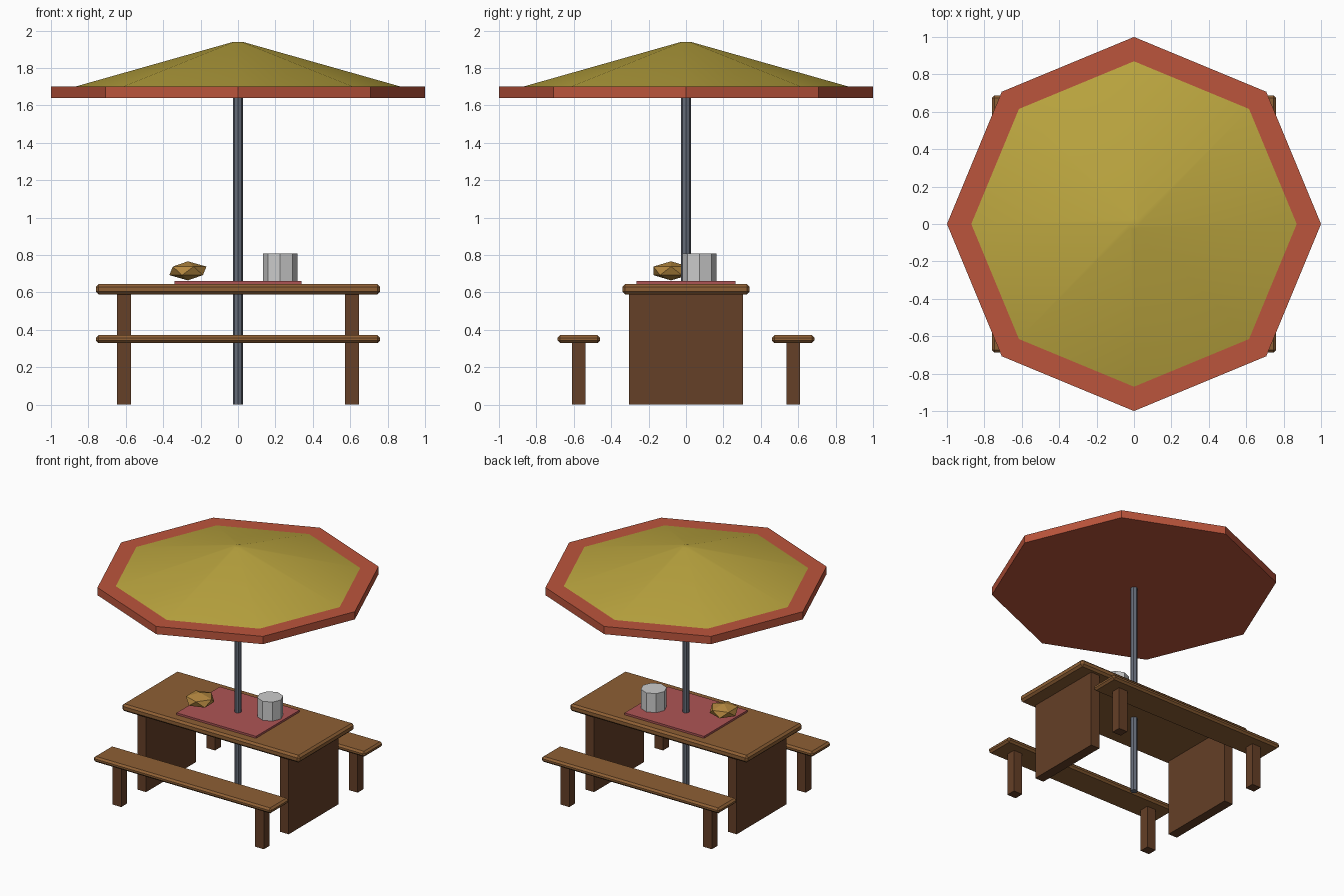
import bpy
import math

if "Cube" in bpy.data.objects:
    bpy.data.objects.remove(bpy.data.objects["Cube"])


def material(name, rgb):
    m = bpy.data.materials.new(name)
    m.diffuse_color = (*rgb, 1)
    m.use_nodes = True
    m.node_tree.nodes["Principled BSDF"].inputs["Base Color"].default_value = m.diffuse_color
    return m


WOOD = material("wood", (0.27, 0.115, 0.035))
DARK_WOOD = material("dark_wood", (0.13, 0.05, 0.02))
RED = material("red_trim", (0.5, 0.09, 0.045))
YELLOW = material("yellow_cloth", (0.5, 0.38, 0.05))
MAT_RED = material("placemat_red", (0.42, 0.09, 0.09))
STEEL = material("steel", (0.13, 0.15, 0.19))
CRUST = material("crust", (0.45, 0.24, 0.05))


def finish(name, mat):
    ob = bpy.context.object
    ob.name = name
    if mat:
        ob.data.materials.append(mat)
    bpy.ops.object.transform_apply(location=False, rotation=True, scale=True)
    return ob


def box(name, center, size, mat, chamfer=0):
    bpy.ops.mesh.primitive_cube_add(size=1, location=center)
    bpy.context.object.scale = size
    ob = finish(name, mat)
    if chamfer:
        mod = ob.modifiers.new("chamfer", 'BEVEL')
        mod.width = chamfer
        mod.segments = 1
    return ob


def prism(name, x, y, z0, z1, r0, r1, mat, turn=0):
    """Eight-sided cylinder or cone between two heights."""
    bpy.ops.mesh.primitive_cone_add(vertices=8, radius1=r0, radius2=r1, depth=z1 - z0,
                                    location=(x, y, (z0 + z1) / 2), rotation=(0, 0, turn))
    return finish(name, mat)


# Table top and its two panel legs
box("table_top", (0, 0, 0.617), (1.52, 0.68, 0.056), WOOD, 0.015)
for sx, side in ((-1, "left"), (1, "right")):
    box(f"table_leg_{side}", (sx * 0.61, 0, 0.296), (0.075, 0.61, 0.592), DARK_WOOD)

# Benches, each on two posts
for sy, end in ((-1, "front"), (1, "back")):
    box(f"bench_{end}", (0, sy * 0.573, 0.35), (1.52, 0.228, 0.042), WOOD, 0.014)
    for sx, side in ((-1, "left"), (1, "right")):
        box(f"bench_leg_{end}_{side}", (sx * 0.61, sy * 0.573, 0.168),
            (0.075, 0.072, 0.335), DARK_WOOD)

# Parasol: pole, octagonal rim, cloth cone
prism("parasol_pole", 0, 0, 0, 1.68, 0.026, 0.026, STEEL)
prism("parasol_rim", 0, 0, 1.64, 1.70, 1.0, 1.0, RED)
prism("parasol_cloth", 0, 0, 1.70, 1.938, 0.87, 0.03, YELLOW)
bpy.ops.object.shade_smooth_by_angle(angle=math.radians(25))

# Items on the table
box("placemat", (0, 0, 0.652), (0.68, 0.53, 0.016), MAT_RED)
prism("cup", 0.225, 0.072, 0.66, 0.807, 0.092, 0.092, None)
bpy.ops.mesh.primitive_ico_sphere_add(subdivisions=1, radius=1, location=(-0.268, -0.08, 0.715))
bpy.context.object.scale = (0.111, 0.111, 0.051)
finish("bread_roll", CRUST)
